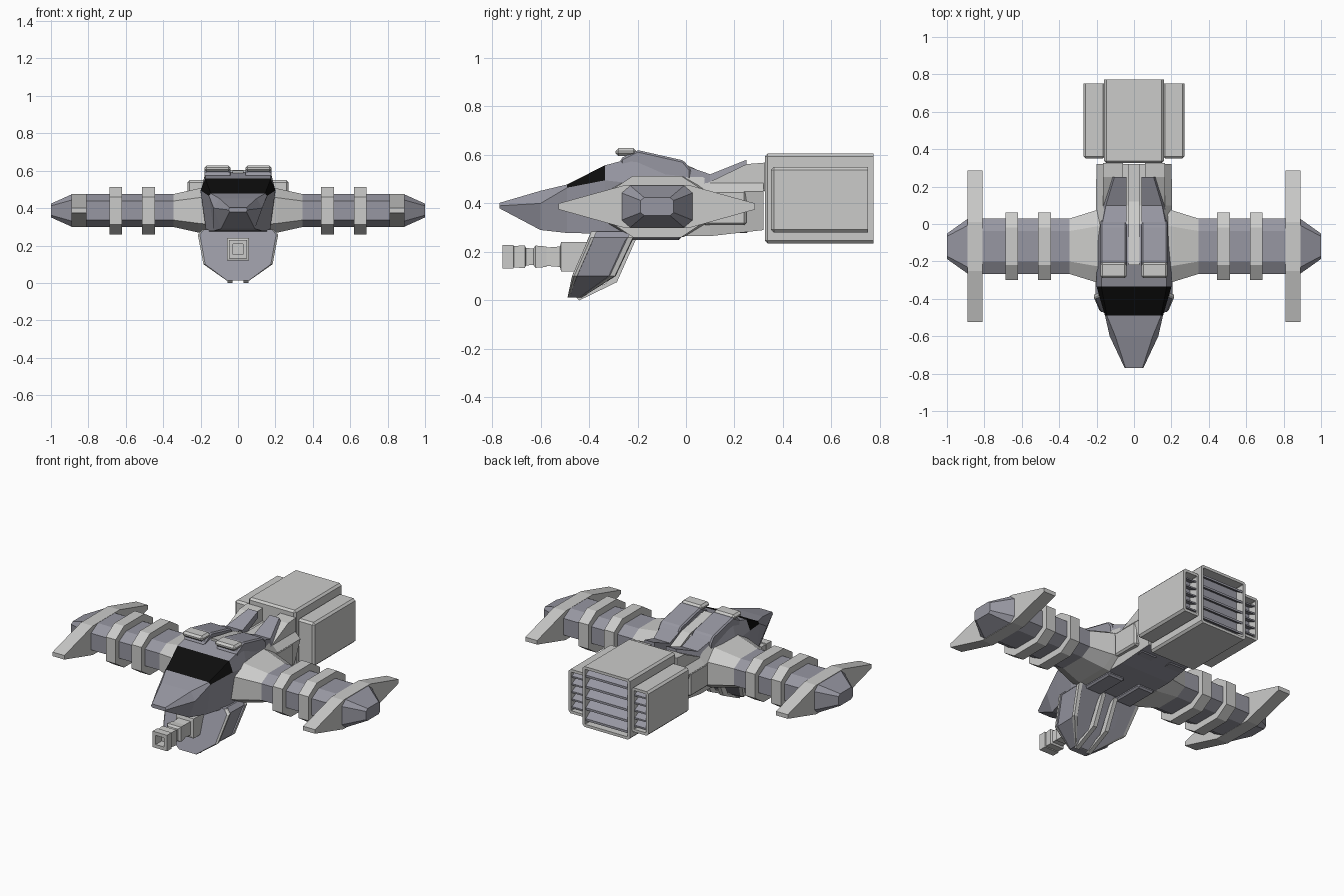
import bpy, bmesh
from mathutils import Vector

if "Cube" in bpy.data.objects:
    bpy.data.objects.remove(bpy.data.objects["Cube"])


def material(name, c):
    m = bpy.data.materials.new(name)
    m.diffuse_color = (*c, 1)
    m.use_nodes = True
    m.node_tree.nodes["Principled BSDF"].inputs["Base Color"].default_value = m.diffuse_color
    return m


LIGHT = material("light_grey", (0.60, 0.60, 0.59))
GREY = material("blue_grey", (0.31, 0.31, 0.36))
BLACK = material("black_glass", (0.004, 0.004, 0.004))


def finish(name, bm, mats, rule=None, bevel=0):
    bmesh.ops.recalc_face_normals(bm, faces=bm.faces)
    if rule:
        for f in bm.faces:
            f.material_index = rule(f.calc_center_median(), f.normal)
    me = bpy.data.meshes.new(name)
    bm.to_mesh(me)
    bm.free()
    ob = bpy.data.objects.new(name, me)
    bpy.context.collection.objects.link(ob)
    for m in mats:
        me.materials.append(m)
    if bevel:
        b = ob.modifiers.new("edge", 'BEVEL')
        b.width, b.segments = bevel, 1
    return ob


def loft(name, rings, mats, rule=None, bevel=0):
    """Skin a list of equal-length point rings and cap both ends."""
    bm = bmesh.new()
    vs = [[bm.verts.new(p) for p in r] for r in rings]
    n = len(vs[0])
    for a, b in zip(vs, vs[1:]):
        for i in range(n):
            bm.faces.new((a[i], a[(i + 1) % n], b[(i + 1) % n], b[i]))
    bm.faces.new(vs[0])
    bm.faces.new(vs[-1])
    return finish(name, bm, mats, rule, bevel)


def box(name, x, y, z, mat, bevel=0):
    ring = lambda yy: [(x[0], yy, z[0]), (x[1], yy, z[0]), (x[1], yy, z[1]), (x[0], yy, z[1])]
    return loft(name, [ring(y[0]), ring(y[1])], [mat], None, bevel)


def side_prism(name, x0, x1, prof, mat, bevel=0):
    """Extrude a (y, z) profile along x."""
    return loft(name, [[(x0, *p) for p in prof], [(x1, *p) for p in prof]], [mat], None, bevel)


def mirror(ob):
    m = ob.modifiers.new("mirror", 'MIRROR')
    m.use_bisect_axis[0] = False
    m.use_mirror_merge = False
    return ob


# Hull: y, half widths (bottom, middle, top), heights (bottom, middle, top)
stations = [(-.77, .045, .05, .045, .38, .39, .402), (-.60, .09, .13, .10, .29, .40, .452),
            (-.49, .13, .155, .145, .278, .465, .478), (-.335, .17, .20, .175, .275, .495, .557),
            (-.20, .17, .20, .175, .265, .48, .592), (0, .17, .20, .165, .265, .46, .55),
            (.10, .17, .20, .16, .265, .45, .49), (.32, .16, .20, .16, .29, .45, .49)]
rings = [[(-b, y, zb), (b, y, zb), (m, y, zm), (t, y, zt), (-t, y, zt), (-m, y, zm)]
         for y, b, m, t, zb, zm, zt in stations]


def hull_colour(c, n):
    if -.48 < c.y < -.36 and c.z > .47:
        return 2            # windscreen
    return 1 if c.y > .05 and n.z > -.5 else 0


loft("hull", rings, [GREY, LIGHT, BLACK], hull_colour)

# Roof: sloping panels, front caps, spine, rear braces
mirror(side_prism("roof_panel", .04, .18, [(-.27, .585), (-.2, .62), (-.01, .577), (.02, .54),
                  (.02, .48), (-.27, .50)], GREY, .008))


def taper(y, z0, z1, xo):
    return [(.04, y, z0), (xo, y, z0), (xo - .02, y, z1), (.04, y, z1)]


mirror(loft("rear_roof_panel", [taper(0, .47, .555, .19), taper(.10, .47, .52, .17),
            taper(.25, .54, .58, .125)], [GREY]))
mirror(box("roof_cap", (.04, .18), (-.29, -.205), (.595, .628), LIGHT, .012))
side_prism("spine", -.03, .03, [(-.22, .50), (-.22, .60), (0, .56), (.12, .505), (.32, .505), (.32, .45)], LIGHT)
mirror(side_prism("rear_brace", .06, .165, [(.08, .48), (.25, .562), (.325, .568), (.325, .45)], LIGHT))
mirror(box("rear_flank", (.15, .203), (.07, .25), (.31, .455), LIGHT, .01))
mirror(box("belly_plate", (.04, .16), (.08, .26), (.277, .32), GREY, .01))
mirror(box("belly_rail", (.05, .165), (-.23, -.02), (.248, .30), GREY, .01))

# Wings: octagonal sections centred on one axis
WY, WZ = -.119, .387


def octagon(x, hy, hz, cy=None, cz=None):
    cy = hy * .45 if cy is None else cy
    cz = hz * .42 if cz is None else cz
    pts = [(hy, hz - cz), (hy - cy, hz), (cy - hy, hz), (-hy, hz - cz),
           (-hy, cz - hz), (cy - hy, -hz), (hy - cy, -hz), (hy, cz - hz)]
    return [(x, WY + a, WZ + b) for a, b in pts]


mirror(loft("wing_root", [octagon(.17, .20, .125), octagon(.21, .19, .118), octagon(.345, .148, .088)], [LIGHT]))
mirror(loft("wing_tube", [octagon(.34, .148, .088), octagon(.85, .148, .088)], [GREY]))
for i, x in enumerate((.445, .62)):
    mirror(loft(f"wing_ring_{i}", [octagon(x, .18, .127), octagon(x + .067, .18, .127)], [LIGHT]))
mirror(loft("wing_tip", [octagon(.85, .146, .086, .035, .03), octagon(.89, .146, .086, .035, .03),
            octagon(1.0, .068, .037, .015, .012)], [GREY]))
mirror(side_prism("wing_fin", .81, .89, [(-.525, .375), (-.525, .40), (-.25, .476), (.01, .476),
                  (.285, .40), (.285, .375), (.01, .298), (-.25, .298)], LIGHT))


# Engine: boxes with a louvred recess at the back
def engine(name, x, y, z):
    bm = bmesh.new()
    bmesh.ops.create_cube(bm, size=1)
    lo, hi = Vector((x[0], y[0], z[0])), Vector((x[1], y[1], z[1]))
    for v in bm.verts:
        v.co = Vector([lo[i] + (v.co[i] + .5) * (hi[i] - lo[i]) for i in range(3)])
    bm.normal_update()
    edges = [e for e in bm.edges if min(v.co.y for v in e.verts) < hi.y - .01]
    bmesh.ops.bevel(bm, geom=edges, offset=.012, segments=1, affect='EDGES')
    bm.normal_update()
    back = max(bm.faces, key=lambda f: f.calc_center_median().y)
    bmesh.ops.inset_region(bm, faces=[back], thickness=.018)
    for v in bmesh.ops.extrude_discrete_faces(bm, faces=[back])['faces'][0].verts:
        v.co.y -= .06
    ob = finish(name, bm, [LIGHT, GREY], lambda c, n: int(hi.y - .08 < c.y < hi.y - .05 and n.y > .9))
    slats = []
    n = 5
    step = (z[1] - z[0] - .036) / n
    for i in range(n):
        zt = z[0] + .018 + (i + 1) * step
        y1 = hi.y
        slats.append(side_prism(f"{name}_slat_{i}", x[0] + .016, x[1] - .016,
                     [(y1 - .06, zt), (y1 - .008, zt - step * .55), (y1 - .008, zt - step * .75),
                      (y1 - .06, zt - step * .3)], GREY))
    return [ob] + slats


engine("main_engine", (-.16, .16), (.325, .773), (.235, .605))
for ob in engine("side_engine", (.155, .27), (.35, .75), (.28, .55)):
    mirror(ob)

# Chin scoop: half outline (x, z, front y, back y)
chin = [(.19, .285, -.385, -.20), (.215, .26, -.395, -.215), (.185, .10, -.465, -.29), (.06, .012, -.487, -.43)]


def chin_ring(k, t0):
    row = [(x * k, f + (b - f) * t0, z) for x, z, f, b in chin]
    return row + [(-x, y, z) for x, y, z in reversed(row)]


loft("chin_scoop", [chin_ring(.95, 0), chin_ring(.97, .9)], [GREY])
loft("chin_rear_rim", [chin_ring(1, .86), chin_ring(1, .98), chin_ring(.9, 1)], [LIGHT, GREY],
     lambda c, n: int(abs(c.x) < .001 and c.z > .1))
loft("chin_front_rim", [chin_ring(.95, -.03), chin_ring(1, .02), chin_ring(1, .09)], [LIGHT, GREY],
     lambda c, n: int(abs(c.x) < .001 and c.z > .1))
mirror(loft("chin_rib", [[(.03, -.24, .24), (.055, -.24, .24), (.055, -.205, .255), (.03, -.205, .255)],
            [(.03, -.33, .07), (.055, -.33, .07), (.055, -.285, .075), (.03, -.285, .075)],
            [(.03, -.46, .02), (.055, -.46, .02), (.055, -.44, .0), (.03, -.44, .0)]], [LIGHT]))

# Chin gun: square stepped barrel with an open muzzle
profile = [(-.40, .06), (-.515, .06), (-.52, .042), (-.575, .038), (-.575, .042), (-.62, .046),
           (-.63, .034), (-.66, .036), (-.665, .047), (-.71, .044), (-.712, .049), (-.757, .049),
           (-.757, .028), (-.70, .028)]
loft("chin_gun", [[(-h, y, .18 - h), (h, y, .18 - h), (h, y, .18 + h), (-h, y, .18 + h)] for y, h in profile], [LIGHT])
